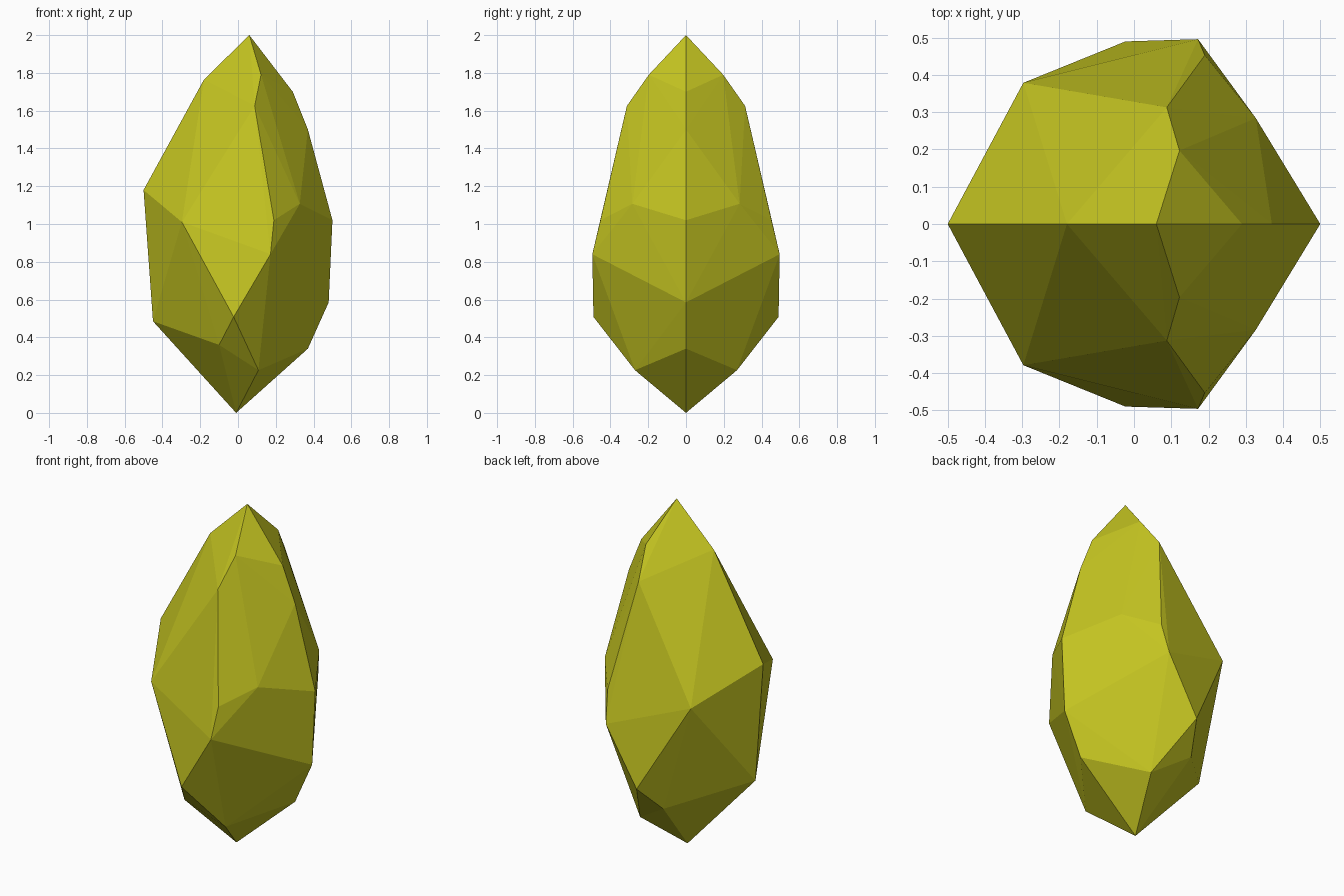
import bpy, bmesh

if "Cube" in bpy.data.objects:
    bpy.data.objects.remove(bpy.data.objects["Cube"])

# Faceted crystal: convex stone, mirrored across y = 0
# Centre-line profile (x, z)
profile = [(0.06, 2.0), (-0.18, 1.765), (-0.5, 1.18), (-0.45, 0.485), (-0.01, 0.0),
           (0.37, 0.34), (0.48, 0.585), (0.5, 1.02), (0.37, 1.5), (0.29, 1.70)]
# Side corners (x, y, z), used on both sides
side = [(0.122, 0.197, 1.79), (0.088, 0.313, 1.625), (-0.297, 0.379, 1.01),
        (0.19, 0.453, 1.02), (0.172, 0.496, 0.84), (-0.023, 0.49, 0.508),
        (-0.1, 0.352, 0.36), (0.108, 0.27, 0.226), (0.327, 0.284, 1.107)]

bm = bmesh.new()
for x, z in profile:
    bm.verts.new((x, 0, z))
for x, y, z in side:
    for s in (1, -1):
        bm.verts.new((x, s * y, z))
bmesh.ops.convex_hull(bm, input=bm.verts[:])
bmesh.ops.recalc_face_normals(bm, faces=bm.faces[:])

mesh = bpy.data.meshes.new("crystal")
bm.to_mesh(mesh)
bm.free()
crystal = bpy.data.objects.new("crystal", mesh)
bpy.context.collection.objects.link(crystal)

# Olive yellow stone
mat = bpy.data.materials.new("yellow_stone")
mat.diffuse_color = (0.55, 0.55, 0.015, 1)
mat.use_nodes = True
mat.node_tree.nodes["Principled BSDF"].inputs["Base Color"].default_value = mat.diffuse_color
mesh.materials.append(mat)
